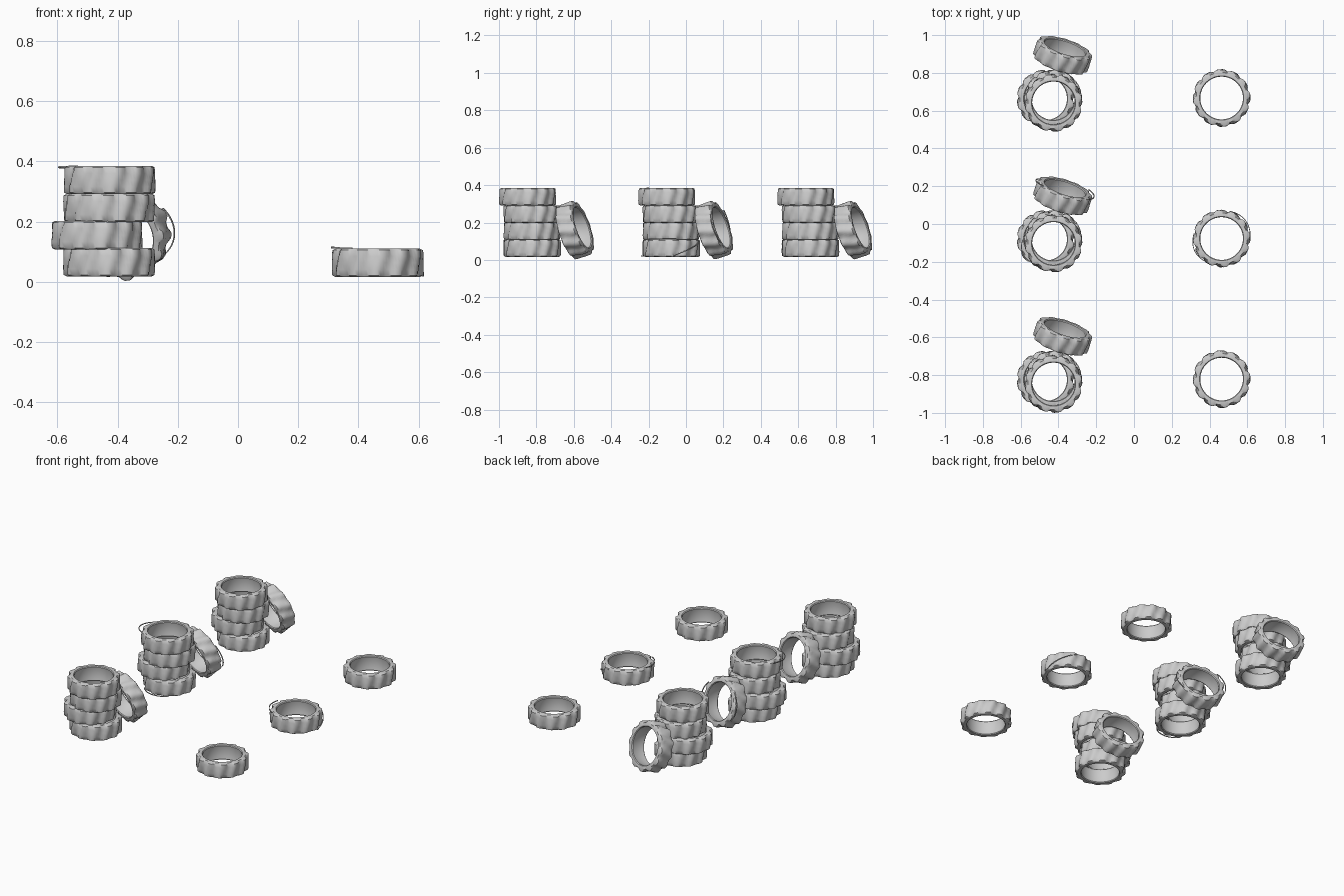
import bpy, bmesh
from math import pi, cos, sin, radians
from mathutils import Matrix, Vector

if "Cube" in bpy.data.objects:
    bpy.data.objects.remove(bpy.data.objects["Cube"])

SEG, LUGS = 96, 12
# tyre cross-section: radius, height, lug depth, lug phase
PROFILE = [(0.113, 0.042, 0, 0), (0.117, 0.047, 0, 0), (0.138, 0.047, 0.003, 0.0),
           (0.145, 0.042, 0.006, 0.0), (0.1475, 0.022, 0.005, 0.1), (0.148, 0.0, 0.004, 0.35),
           (0.1475, -0.022, 0.005, 0.6), (0.145, -0.042, 0.006, 0.7),
           (0.138, -0.047, 0.003, 0.7), (0.117, -0.047, 0, 0), (0.113, -0.042, 0, 0),
           (0.117, -0.02, 0, 0), (0.117, 0.02, 0, 0)]


def finish(bm, name):
    bmesh.ops.recalc_face_normals(bm, faces=bm.faces)
    me = bpy.data.meshes.new(name)
    bm.to_mesh(me)
    bm.free()
    for p in me.polygons:
        p.use_smooth = True
    return me


def tyre_mesh():
    bm = bmesh.new()
    rings = []
    for i in range(SEG):
        a = 2 * pi * i / SEG
        ring = []
        for r, z, d, ph in PROFILE:
            w = sin(LUGS * a + ph * pi)
            w = max(-1, min(1, w * 1.5))       # flattened wave gives blocky lugs
            rr = r + d * w
            ring.append(bm.verts.new((rr * cos(a), rr * sin(a), z)))
        rings.append(ring)
    n = len(PROFILE)
    for i in range(SEG):
        A, B = rings[i], rings[(i + 1) % SEG]
        for j in range(n):
            k = (j + 1) % n
            bm.faces.new((A[j], B[j], B[k], A[k]))
    return finish(bm, "tyre")


def place(name, mesh, mat):
    ob = bpy.data.objects.new(name, mesh)
    bpy.context.collection.objects.link(ob)
    ob.matrix_world = mat
    bpy.ops.object.select_all(action='DESELECT')
    ob.select_set(True)
    bpy.context.view_layer.objects.active = ob
    bpy.ops.object.shade_smooth_by_angle(angle=radians(35))
    return ob


def strip(name, mat, a0, a1, z0, z1, r0=0.15, r1=0.158, width=0.005):
    """Thin torn strip of tread curling around a tyre."""
    bm = bmesh.new()
    prev, steps = None, 14
    for i in range(steps + 1):
        t = i / steps
        a = radians(a0 + (a1 - a0) * t)
        r = r0 + (r1 - r0) * sin(pi * t)
        z = z0 + (z1 - z0) * t
        cur = [bm.verts.new((rr * cos(a), rr * sin(a), zz)) for rr, zz in
               ((r - 0.002, z - width / 2), (r + 0.002, z - width / 2),
                (r + 0.002, z + width / 2), (r - 0.002, z + width / 2))]
        if prev:
            for j in range(4):
                bm.faces.new((prev[j], cur[j], cur[(j + 1) % 4], prev[(j + 1) % 4]))
        else:
            bm.faces.new(cur)
        prev = cur
    bm.faces.new(prev)
    place(name, finish(bm, name), mat)


tyre = tyre_mesh()
# stacked tyres: x, y, z, spin
STACK = [(-0.428, -0.08, 0.065, 0), (-0.468, -0.08, 0.155, 10),
         (-0.428, -0.08, 0.245, 20), (-0.426, -0.103, 0.338, 5)]
# leaning tyre axis: turned slightly to +x and tipped upward
yaw, tip = radians(18), radians(18)
axis = Vector((sin(yaw) * cos(tip), cos(yaw) * cos(tip), sin(tip)))
lean_rot = axis.to_track_quat('Z', 'Y').to_matrix().to_4x4()

for g, dy in enumerate((-0.744, 0.0, 0.744)):
    for i, (x, y, z, spin) in enumerate(STACK):
        m = Matrix.Translation((x, y + dy, z)) @ Matrix.Rotation(radians(spin), 4, 'Z')
        place(f"stacked_tyre_{g}_{i}", tyre, m)
    lean = Matrix.Translation((-0.378, 0.149 + dy, 0.16)) @ lean_rot
    place(f"leaning_tyre_{g}", tyre, lean)
    flat = Matrix.Translation((0.464, -0.077 + dy, 0.063))
    place(f"flat_tyre_{g}", tyre, flat)
    if g == 1:
        # torn tread strips on the middle group
        top = Matrix.Translation(STACK[3][:3])
        strip("torn_strip_flat_top", flat, 170, 235, 0.052, 0.048, 0.148, 0.157)
        strip("torn_strip_flat_side", flat, 0, 75, -0.045, 0.035)
        strip("torn_strip_stack_top", top, 160, 225, 0.040, 0.046, 0.15, 0.172)
        strip("torn_strip_stack_low", Matrix.Translation(STACK[0][:3]), 230, 300, -0.044, -0.044)
        c = lean.translation
        strip("torn_strip_lean", lean, 150, 215, 0.045, 0.05, 0.148, 0.16)
        strip("torn_strip_lean_side", lean, -30, 40, 0.03, 0.05, 0.148, 0.16)
